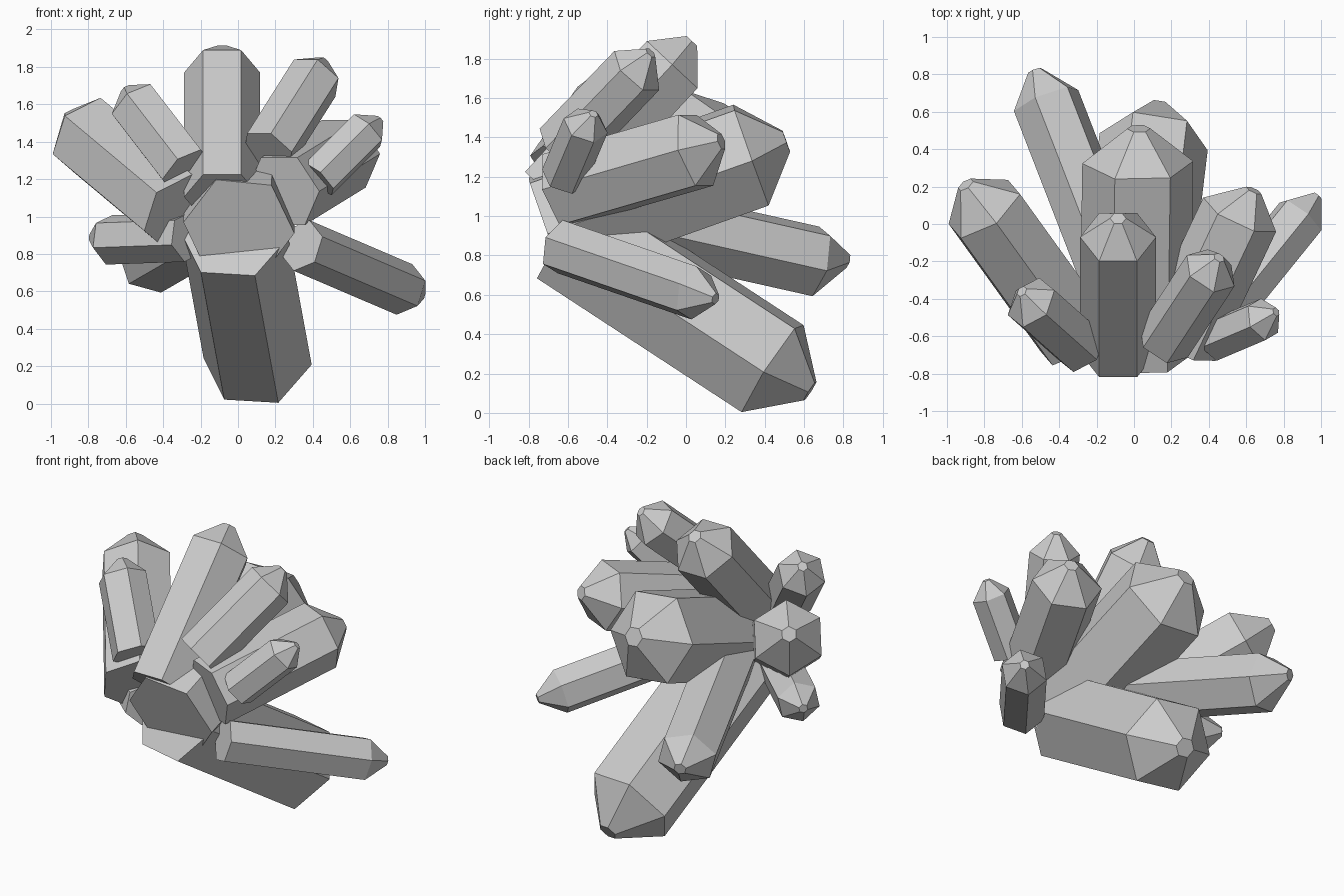
import bpy, bmesh, math
from mathutils import Vector

if "Cube" in bpy.data.objects:
    bpy.data.objects.remove(bpy.data.objects["Cube"])


def crystal(name, base, shoulder, tip, radius, roll=0):
    """Six-sided prism from base to shoulder, tapering to a small flat tip."""
    base, shoulder, tip = Vector(base), Vector(shoulder), Vector(tip)
    axis = (shoulder - base).normalized()
    side = axis.cross(Vector((0, 0, 1))).normalized()
    up = side.cross(axis)
    bm = bmesh.new()
    rings = []
    for centre, r in ((base, radius), (shoulder, radius), (tip, radius * 0.21)):
        ring = []
        for i in range(6):
            a = math.radians(60 * i + roll)
            ring.append(bm.verts.new(centre + r * (math.cos(a) * side + math.sin(a) * up)))
        rings.append(ring)
    for lo, hi in zip(rings, rings[1:]):
        for i in range(6):
            j = (i + 1) % 6
            bm.faces.new((lo[i], lo[j], hi[j], hi[i]))
    bm.faces.new(rings[0])
    bm.faces.new(rings[-1])
    bmesh.ops.recalc_face_normals(bm, faces=bm.faces)
    mesh = bpy.data.meshes.new(name)
    bm.to_mesh(mesh)
    bm.free()
    obj = bpy.data.objects.new(name, mesh)
    bpy.context.collection.objects.link(obj)
    return obj


# name, base centre, shoulder centre, tip centre, radius, roll in degrees
crystals = [
    ("top_crystal", (-.085, -.69, 1.105), (-.085, -.07, 1.77), (-.085, .03, 1.89), .203, 0),
    ("back_crystal", (.005, -.71, .94), (.02, .33, 1.31), (.025, .51, 1.38), .298, -6),
    ("bottom_crystal", (-.02, -.60, .905), (.105, .44, .225), (.13, .63, .11), .293, -4),
    ("low_right_crystal", (.34, -.64, .845), (.89, .04, .61), (.98, .15, .58), .142, 20),
    ("upper_right_crystal", (.16, -.63, 1.345), (.41, -.25, 1.74), (.455, -.18, 1.83), .152, 0),
    ("small_right_crystal", (.43, -.62, 1.20), (.69, -.51, 1.46), (.76, -.47, 1.52), .118, 25),
    ("right_crystal", (.24, -.64, 1.135), (.565, .05, 1.335), (.64, .18, 1.38), .215, 0),
    ("left_crystal", (-.31, -.60, 1.02), (-.80, .08, 1.43), (-.90, .21, 1.53), .228, 28),
    ("upper_left_crystal", (-.28, -.66, 1.25), (-.55, -.42, 1.60), (-.60, -.36, 1.68), .15, 28),
    ("low_back_crystal", (-.02, -.50, 1.03), (-.47, .66, .77), (-.53, .82, .775), .187, -15),
    ("low_left_crystal", (-.27, -.57, .89), (-.69, -.19, .875), (-.78, -.11, .885), .135, 18),
]
for c in crystals:
    crystal(*c)
